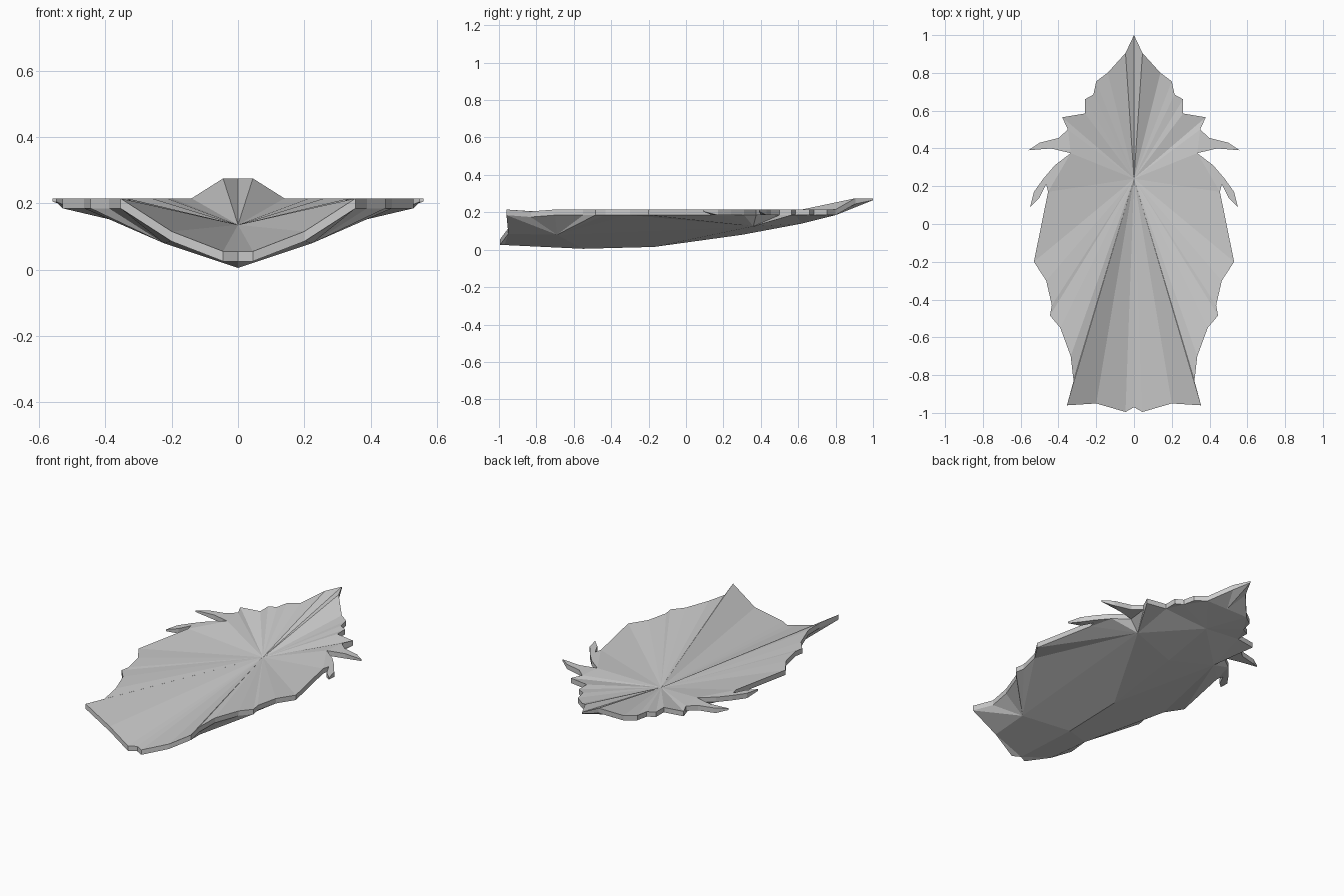
import bpy
import bmesh
from mathutils import Vector
from mathutils.geometry import delaunay_2d_cdt

RIM_HEIGHT = 0.215
THICKNESS = 0.03

# Half outline, listed in runs from the rear tip to the front notch
rear_crest = [(0, 1, 0.275), (0.045, 0.905, 0.275), (0.14, 0.8)]
rear_steps = [(0.2, 0.755), (0.215, 0.685), (0.26, 0.66), (0.26, 0.585),
              (0.38, 0.565), (0.35, 0.5)]
upper_spike = [(0.4, 0.455), (0.5, 0.43), (0.56, 0.39), (0.44, 0.4)]
spike_notch = [(0.335, 0.375)]
lower_spike = [(0.42, 0.31), (0.48, 0.24), (0.53, 0.17), (0.55, 0.09),
               (0.5, 0.14), (0.465, 0.21)]
flank = [(0.455, 0.17), (0.53, -0.2), (0.465, -0.3), (0.435, -0.43),
         (0.445, -0.485), (0.39, -0.55), (0.335, -0.7), (0.32, -0.83, 0.205)]
front_edge = [(0.355, -0.96), (0.2, -0.95, 0.115), (0.045, -0.995, 0.055),
              (0, -0.97, 0.055)]
spike_points = set(upper_spike + lower_spike)
spike_tips = {upper_spike[2], lower_spike[3]}

half = (rear_crest + rear_steps + upper_spike + spike_notch + lower_spike
        + flank + front_edge)


def lift(point):
    """Give a rim point its height."""
    return Vector((point[0], point[1], point[2] if len(point) > 2 else RIM_HEIGHT))


def mirrored(point):
    return Vector((-point.x, point.y, point.z))


def rim_thickness(point):
    if point in spike_tips or point == rear_crest[0]:
        return THICKNESS / 3
    return THICKNESS


# Upper and lower rim loops, mirrored across the centre line
top_half = [lift(p) for p in half]
low_half = [lift(p) - Vector((0, 0, rim_thickness(p))) for p in half]
top_rim = top_half + [mirrored(p) for p in reversed(top_half[1:-1])]
low_rim = low_half + [mirrored(p) for p in reversed(low_half[1:-1])]
count = len(top_rim)


def rim_pair(index):
    """Indices of a rim point and its mirror image."""
    return index, (count - index) % count


def sheet(bm, rim, inner, links):
    """Triangulate a rim with inner points, keeping the linked creases."""
    points = rim + inner
    loop = [(i, (i + 1) % count) for i in range(count)]
    flat = [p.to_2d() for p in points]
    faces = delaunay_2d_cdt(flat, loop + sorted(links), [], 1, 1e-6)[2]
    verts = [bm.verts.new(p) for p in points]
    for face in faces:
        bm.faces.new([verts[i] for i in face])
    return verts[:count]


bm = bmesh.new()

# Upper face: creases fan out from one sunken hub
hub = Vector((0, 0.24, 0.135))
top_links = {(j, count) for i, p in enumerate(half) if p not in spike_points
             for j in rim_pair(i)}
top_verts = sheet(bm, top_rim, [hub], top_links)

# Underside: a curved keel with two bulges on each side
keel = [Vector((0, y, z)) for y, z in
        [(0.8, 0.185), (0.62, 0.14), (0.3, 0.08), (-0.17, 0.015), (-0.55, 0.005)]]
rear_bulge = Vector((0.275, 0.36, 0.125))
front_bulge = Vector((0.225, -0.69, 0.08))
bulges = [rear_bulge, front_bulge, mirrored(rear_bulge), mirrored(front_bulge)]
keel_ids = list(range(count, count + len(keel)))
bulge_ids = [count + len(keel) + i for i in range(len(bulges))]

low_links = set(zip(keel_ids, keel_ids[1:]))
low_links |= {(0, keel_ids[0]), (len(half) - 1, keel_ids[-1])}
rear_targets = rear_steps[3:] + spike_notch + flank[:3]
front_targets = flank[2:] + front_edge[:2]
for side in range(2):
    rear_id, front_id = bulge_ids[2 * side], bulge_ids[2 * side + 1]
    low_links.add((rear_id, front_id))
    low_links |= {(rear_id, k) for k in keel_ids[1:4]}
    low_links |= {(front_id, k) for k in keel_ids[3:]}
    for targets, bulge in ((rear_targets, rear_id), (front_targets, front_id)):
        low_links |= {(rim_pair(half.index(p))[side], bulge) for p in targets}
low_verts = sheet(bm, low_rim, keel + bulges, low_links)

# Narrow wall around the rim
for i in range(count):
    j = (i + 1) % count
    bm.faces.new((top_verts[i], top_verts[j], low_verts[j], low_verts[i]))
bmesh.ops.recalc_face_normals(bm, faces=bm.faces)

mesh = bpy.data.meshes.new("spiked_shell")
bm.to_mesh(mesh)
bm.free()

# One plain grey for the whole shell
grey = bpy.data.materials.new("plain grey")
grey.use_nodes = True
colour = (0.6, 0.6, 0.6, 1)
grey.diffuse_color = colour
grey.node_tree.nodes["Principled BSDF"].inputs["Base Color"].default_value = colour
mesh.materials.append(grey)

default_cube = bpy.data.objects.get("Cube")
if default_cube:
    bpy.data.objects.remove(default_cube, do_unlink=True)
shell = bpy.data.objects.new("spiked_shell", mesh)
bpy.context.collection.objects.link(shell)
